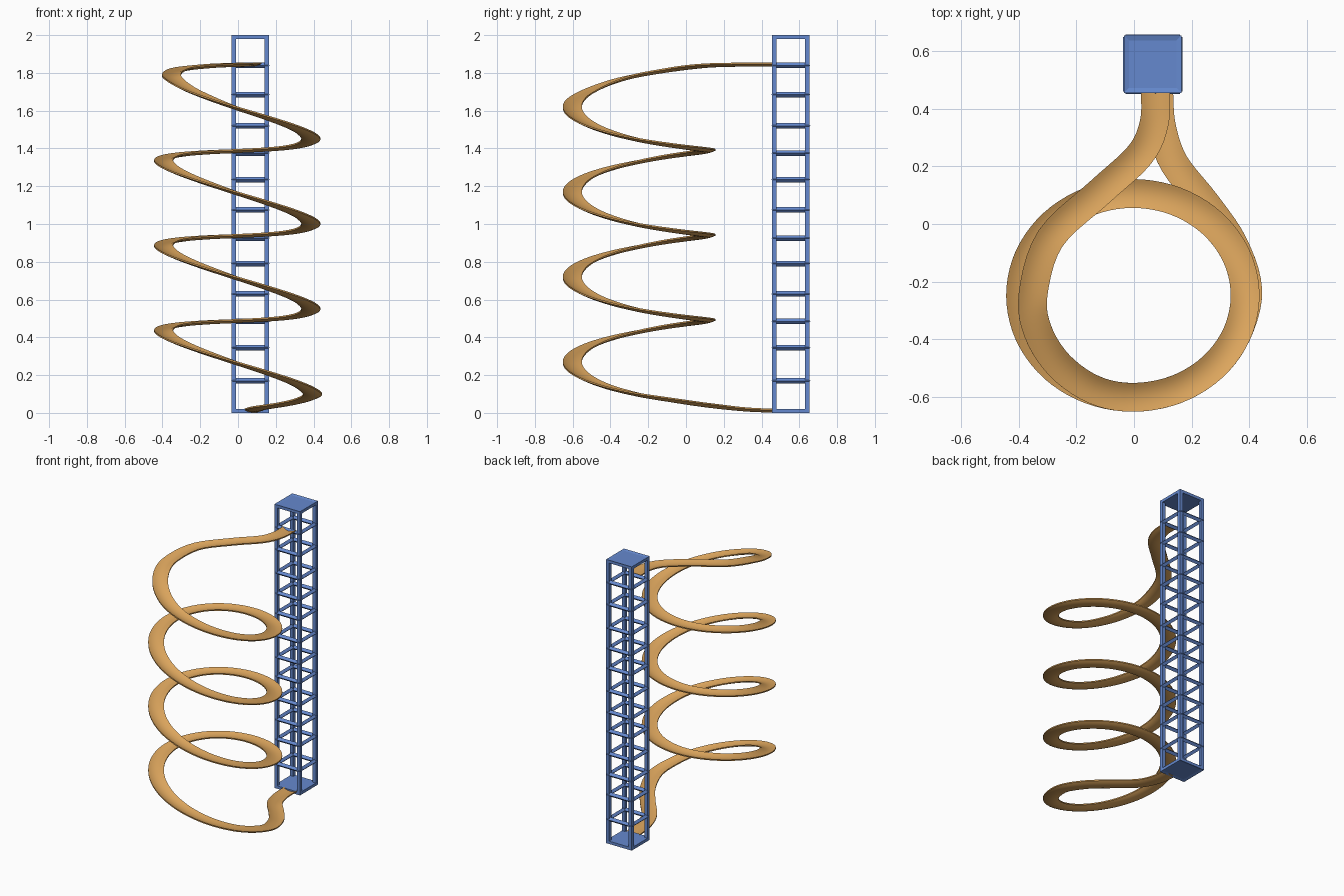
import bpy, bmesh, math
from mathutils import Vector, Matrix

if "Cube" in bpy.data.objects:
    bpy.data.objects.remove(bpy.data.objects["Cube"])


def material(name, color):
    m = bpy.data.materials.new(name)
    m.diffuse_color = color
    m.use_nodes = True
    m.node_tree.nodes["Principled BSDF"].inputs["Base Color"].default_value = m.diffuse_color
    return m


def finish(bm, name, mat):
    bmesh.ops.recalc_face_normals(bm, faces=bm.faces)
    me = bpy.data.meshes.new(name)
    bm.to_mesh(me)
    bm.free()
    me.materials.append(mat)
    ob = bpy.data.objects.new(name, me)
    bpy.context.collection.objects.link(ob)
    return ob


def box(bm, center, size):
    m = Matrix.Translation(center) @ Matrix.Diagonal((*size, 1))
    return bmesh.ops.create_cube(bm, size=1, matrix=m)["verts"]


blue = material("tower_blue", (0.13, 0.25, 0.62, 1))
orange = material("slide_orange", (0.72, 0.38, 0.11, 1))
CX, CY, HALF, POST = 0.065, 0.555, 0.1, 0.024

# Tower corner posts
bm = bmesh.new()
off = HALF - POST / 2
for sx in (-1, 1):
    for sy in (-1, 1):
        box(bm, (CX + sx * off, CY + sy * off, 1), (POST, POST, 1.97))
finish(bm, "tower_posts", blue)

# Diamond-section rungs forming a square ring at each level
bm = bmesh.new()
for z in (0.17, 0.345, 0.485, 0.63, 0.79, 0.925, 1.075, 1.235, 1.375, 1.52, 1.685, 1.84):
    for k in range(4):
        m = (Matrix.Translation((CX, CY, z)) @ Matrix.Rotation(k * math.pi / 2, 4, 'Z')
             @ Matrix.Translation((0, off, 0)) @ Matrix.Rotation(math.pi / 2, 4, 'Y'))
        bmesh.ops.create_cone(bm, cap_ends=True, segments=4, radius1=0.015,
                              radius2=0.015, depth=2 * HALF - 0.01, matrix=m)
finish(bm, "tower_rungs", blue)

# Top and base plates, outer face slightly dished
for name, z, side in (("tower_top", 1.99, 1), ("tower_base", 0.01, -1)):
    bm = bmesh.new()
    box(bm, (CX, CY, z), (2 * HALF, 2 * HALF, 0.02))
    bm.normal_update()
    outer = [f for f in bm.faces if f.normal.z * side > 0.9]
    bmesh.ops.inset_region(bm, faces=outer, thickness=0.025, depth=-0.005)
    finish(bm, name, blue)


# Spiral path: t counts turns from the back, clockwise seen from above
def helix(t):
    a = 2 * math.pi * t
    return Vector((0.39 * math.sin(a) - 0.004, -0.248 + 0.354 * math.cos(a),
                   0.037 + 0.45 * t - 0.055 * math.sin(a)))


path = [Vector(p) for p in (
    (0.085, 0.47, 0.012), (0.095, 0.34, 0.017), (0.14, 0.21, 0.028),
    (0.25, 0.07, 0.045), (0.345, -0.07, 0.066), (0.395, -0.23, 0.092))]
path += [helix(i / 16) for i in range(5, 57)]
path += [Vector(p) for p in (
    (-0.14, -0.575, 1.66), (-0.26, -0.49, 1.71), (-0.335, -0.37, 1.757),
    (-0.35, -0.24, 1.79), (-0.29, -0.05, 1.82), (-0.12, 0.11, 1.838),
    (0.02, 0.24, 1.843), (0.07, 0.35, 1.845), (0.075, 0.47, 1.845))]


def smooth_path(p, n):
    q = [2 * p[0] - p[1]] + p + [2 * p[-1] - p[-2]]
    out = []
    for i in range(1, len(q) - 2):
        a, b, c, d = q[i - 1:i + 3]
        for k in range(n):
            t = k / n
            out.append(0.5 * (2 * b + (c - a) * t + (2 * a - 5 * b + 4 * c - d) * t * t
                              + (3 * b - a - 3 * c + d) * t ** 3))
    return out + [p[-1]]


# Slide: shallow channel section swept along the path
us = [i / 4 for i in range(-4, 5)]
top = [(0.05 * u, 0.013 * u * u - 0.003) for u in us]
section = top + [(x, z - 0.008) for x, z in reversed(top)]
pts = smooth_path(path, 5)
bm = bmesh.new()
rings = []
for i, p in enumerate(pts):
    tan = (pts[min(i + 1, len(pts) - 1)] - pts[max(i - 1, 0)]).normalized()
    side = tan.cross(Vector((0, 0, 1))).normalized()
    up = side.cross(tan)
    rings.append([bm.verts.new(p + side * x + up * z) for x, z in section])
n = len(section)
for a, b in zip(rings, rings[1:]):
    for j in range(n):
        bm.faces.new((a[j], a[(j + 1) % n], b[(j + 1) % n], b[j]))
bm.faces.new(rings[0])
bm.faces.new(rings[-1][::-1])
slide = finish(bm, "spiral_slide", orange)
bpy.context.view_layer.objects.active = slide
slide.select_set(True)
bpy.ops.object.shade_smooth_by_angle(angle=math.radians(40))
